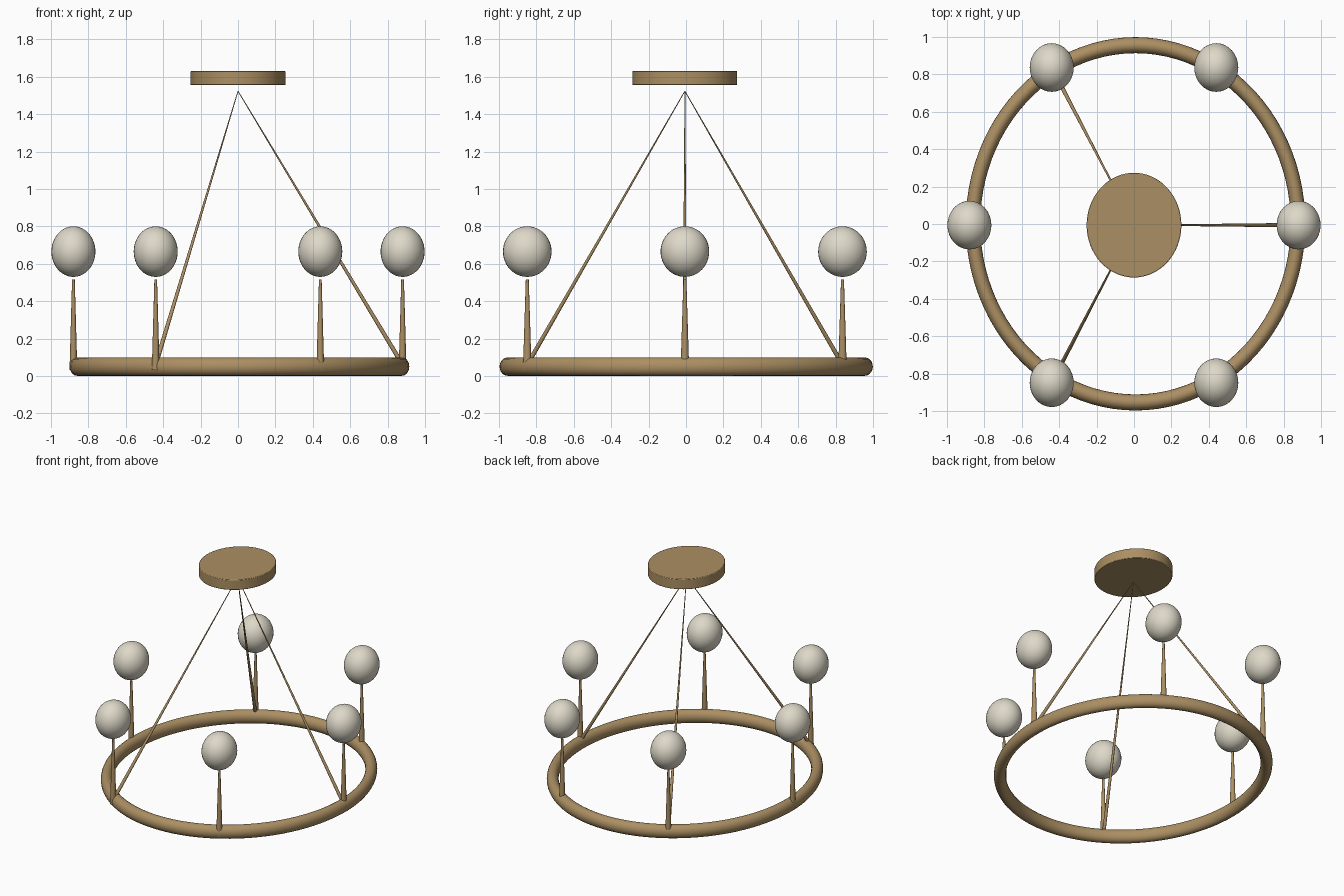
import bpy, math
from mathutils import Vector

if "Cube" in bpy.data.objects:
    bpy.data.objects.remove(bpy.data.objects["Cube"])

SX, SY = 0.88, 0.973      # half-axes of the oval the lamps stand on
CY = -0.006               # shared centre of lamps, cables and canopy


def material(name, rgb):
    m = bpy.data.materials.new(name)
    m.diffuse_color = (*rgb, 1)
    m.use_nodes = True
    m.node_tree.nodes["Principled BSDF"].inputs["Base Color"].default_value = m.diffuse_color
    return m


brass = material("aged_brass", (0.41, 0.275, 0.125))
glass = material("milky_glass", (0.73, 0.69, 0.58))


def finish(name, mat):
    ob = bpy.context.object
    ob.name = name
    ob.data.materials.append(mat)
    bpy.ops.object.shade_smooth_by_angle(angle=math.radians(35))
    return ob


def oval_point(angle, z):
    return Vector((SX * math.cos(angle), CY + SY * math.sin(angle), z))


# Oval ring
bpy.ops.mesh.primitive_torus_add(major_segments=96, minor_segments=20,
                                 major_radius=0.957, minor_radius=0.043,
                                 location=(0.008, 0.001, 0.05))
bpy.context.object.scale = (0.908, 0.998, 1.14)
finish("ring", brass)

# Ceiling canopy with softened rims
bpy.ops.mesh.primitive_cylinder_add(vertices=64, radius=0.28, depth=0.076,
                                    location=(0, CY, 1.593))
canopy = finish("canopy", brass)
canopy.scale = (0.905, 1, 1)
bevel = canopy.modifiers.new("rim", 'BEVEL')
bevel.width = 0.004
bevel.segments = 2

# Six tapered stems with globes floating just above
for i in range(6):
    a = i * math.pi / 3
    bpy.ops.mesh.primitive_cone_add(vertices=16, radius1=0.023, radius2=0.008,
                                    depth=0.482, location=oval_point(a, 0.274))
    bpy.context.object.scale = (0.905, 1, 1)
    finish(f"stem_{i + 1}", brass)
    bpy.ops.mesh.primitive_uv_sphere_add(segments=32, ring_count=24, radius=0.13,
                                         location=oval_point(a, 0.665))
    bpy.context.object.scale = (0.905, 1, 1.04)
    finish(f"globe_{i + 1}", glass)

# Three suspension cables, thinning towards the apex
apex = Vector((0, CY, 1.523))
for i in range(3):
    foot = oval_point(i * 2 * math.pi / 3, 0.06)
    d = apex - foot
    bpy.ops.mesh.primitive_cone_add(vertices=12, radius1=0.012, radius2=0.002,
                                    depth=d.length, location=(foot + apex) / 2,
                                    rotation=d.to_track_quat('Z', 'Y').to_euler())
    finish(f"cable_{i + 1}", brass)
